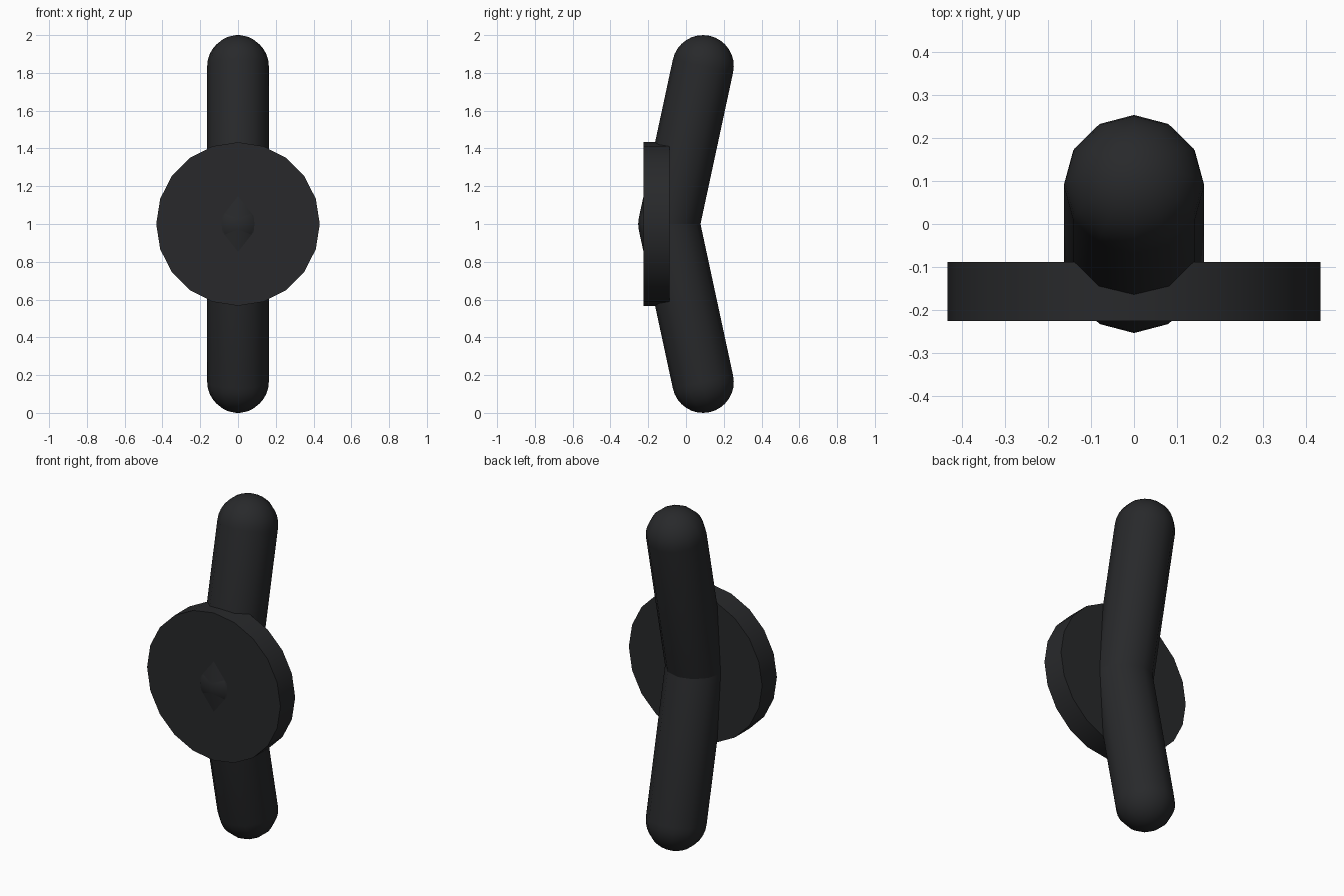
import bpy, bmesh, math
from mathutils import Matrix, Vector

if "Cube" in bpy.data.objects:
    bpy.data.objects.remove(bpy.data.objects["Cube"])

dark = bpy.data.materials.new("dark_metal")
dark.diffuse_color = (0.021, 0.022, 0.024, 1)
dark.use_nodes = True
dark.node_tree.nodes["Principled BSDF"].inputs["Base Color"].default_value = dark.diffuse_color


def finish(name, bm, angle):
    mesh = bpy.data.meshes.new(name)
    bm.normal_update()
    bm.to_mesh(mesh)
    bm.free()
    mesh.materials.append(dark)
    obj = bpy.data.objects.new(name, mesh)
    bpy.context.collection.objects.link(obj)
    bpy.ops.object.select_all(action='DESELECT')
    obj.select_set(True)
    bpy.context.view_layer.objects.active = obj
    bpy.ops.object.shade_smooth_by_angle(angle=math.radians(angle))
    return obj


def capsule(name, start, end, radius):
    """Round-ended bar: a sphere split at its equator and stretched."""
    axis = end - start
    bm = bmesh.new()
    bmesh.ops.create_uvsphere(bm, u_segments=12, v_segments=16, radius=radius)
    # double the equator so the upper half can slide along the bar
    equator = [e for e in bm.edges if all(abs(v.co.z) < 1e-5 for v in e.verts)]
    bmesh.ops.split_edges(bm, edges=equator)
    upper = {v for f in bm.faces if f.calc_center_median().z > 0 for v in f.verts}
    for v in upper:
        v.co.z += axis.length
    rims = [e for e in bm.edges if e.is_boundary]
    bmesh.ops.bridge_loops(bm, edges=rims)
    bmesh.ops.recalc_face_normals(bm, faces=bm.faces)
    tilt = -math.atan2(axis.y, axis.z)
    bm.transform(Matrix.Translation(start) @ Matrix.Rotation(tilt, 4, 'X'))
    return finish(name, bm, 40)


# Handle: two bars meeting in a shallow bend
R = 0.163
bend = Vector((0, -0.09, 1))
top = Vector((0, 0.09, 2 - R))
bottom = Vector((0, 0.09, R))
capsule("upper_bar", bend, top, R)
capsule("lower_bar", bottom, bend, R)

# Round plate across the front of the bend
bm = bmesh.new()
bmesh.ops.create_cone(bm, cap_ends=True, segments=20, radius1=0.433,
                      radius2=0.433, depth=0.137)
bm.transform(Matrix.Translation((0, -0.1565, 1)) @ Matrix.Rotation(math.pi / 2, 4, 'X'))
finish("round_plate", bm, 30)
